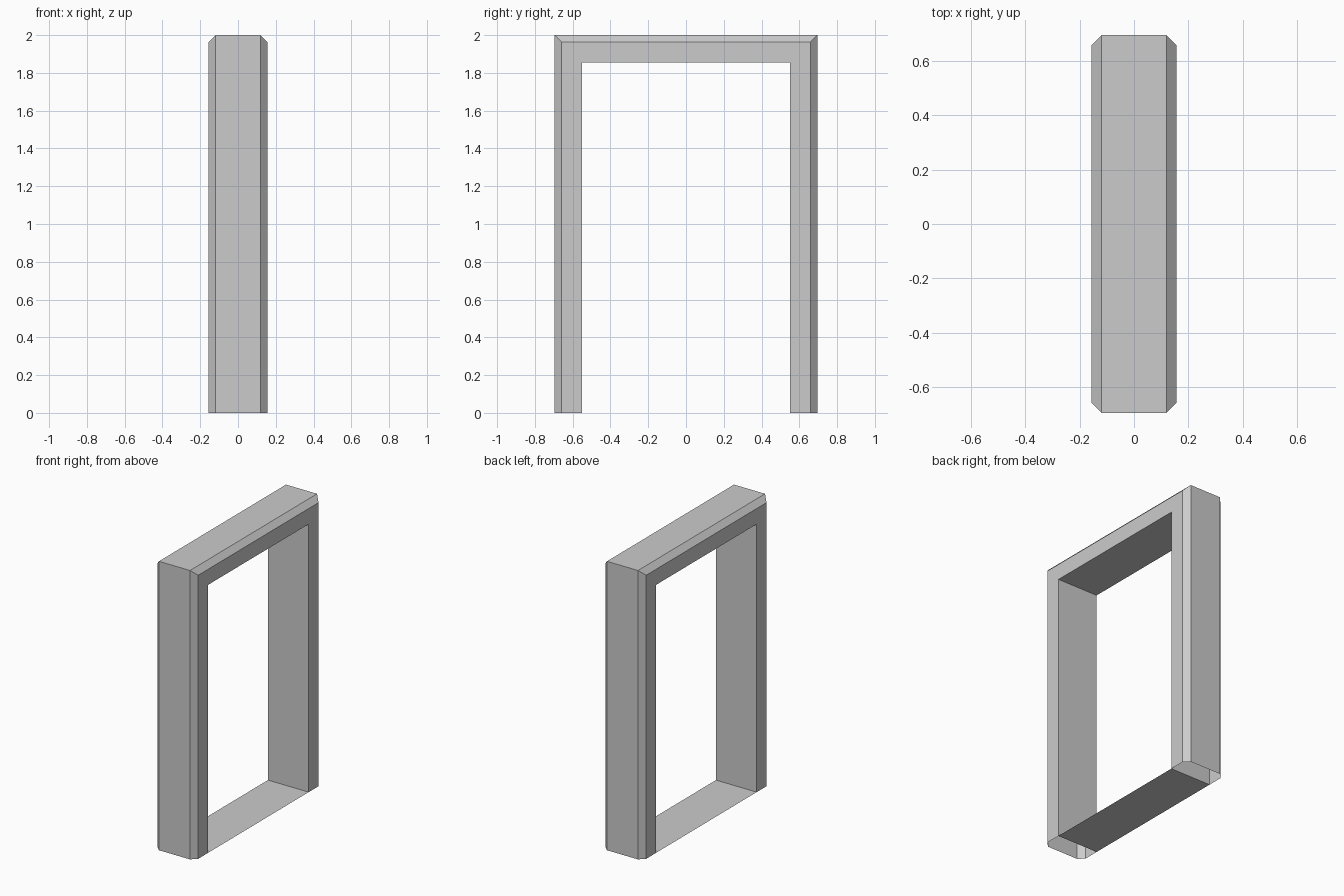
import bpy, bmesh

if "Cube" in bpy.data.objects:
    bpy.data.objects.remove(bpy.data.objects["Cube"])

HALF_W, HEIGHT = 0.695, 2.0      # outer half width (y) and height
HALF_D, INSET, BEVEL = 0.156, 0.145, 0.037


def make_object(name, bm):
    mesh = bpy.data.meshes.new(name)
    bm.to_mesh(mesh)
    bm.free()
    obj = bpy.data.objects.new(name, mesh)
    bpy.context.collection.objects.link(obj)
    return obj


# Door frame: bevelled section swept around the opening with mitred corners,
# hollow and open at the feet
section = [(-HALF_D, INSET), (-HALF_D, BEVEL), (-HALF_D + BEVEL, 0),
           (HALF_D - BEVEL, 0), (HALF_D, BEVEL), (HALF_D, INSET)]
stations = [(-1, 0), (-1, 1), (1, 1), (1, 0)]   # (side, at top)

bm = bmesh.new()
rings = [[bm.verts.new((x, side * (HALF_W - d), top * (HEIGHT - d)))
          for x, d in section] for side, top in stations]
n = len(section)
for a, b in zip(rings, rings[1:]):
    for i in range(n):
        j = (i + 1) % n
        bm.faces.new((a[i], b[i], b[j], a[j]))
# Make the lintel's top face point outward, and everything else with it
bm.normal_update()
top_face = max(bm.faces, key=lambda f: f.calc_center_median().z)
if top_face.normal.z < 0:
    bmesh.ops.reverse_faces(bm, faces=bm.faces[:])
make_object("door_frame", bm)

# Threshold: thin sheet closing the opening at floor level
bm = bmesh.new()
y = HALF_W - INSET
bm.faces.new([bm.verts.new(p) for p in
              ((-HALF_D, -y, 0), (HALF_D, -y, 0), (HALF_D, y, 0), (-HALF_D, y, 0))])
make_object("threshold", bm)
